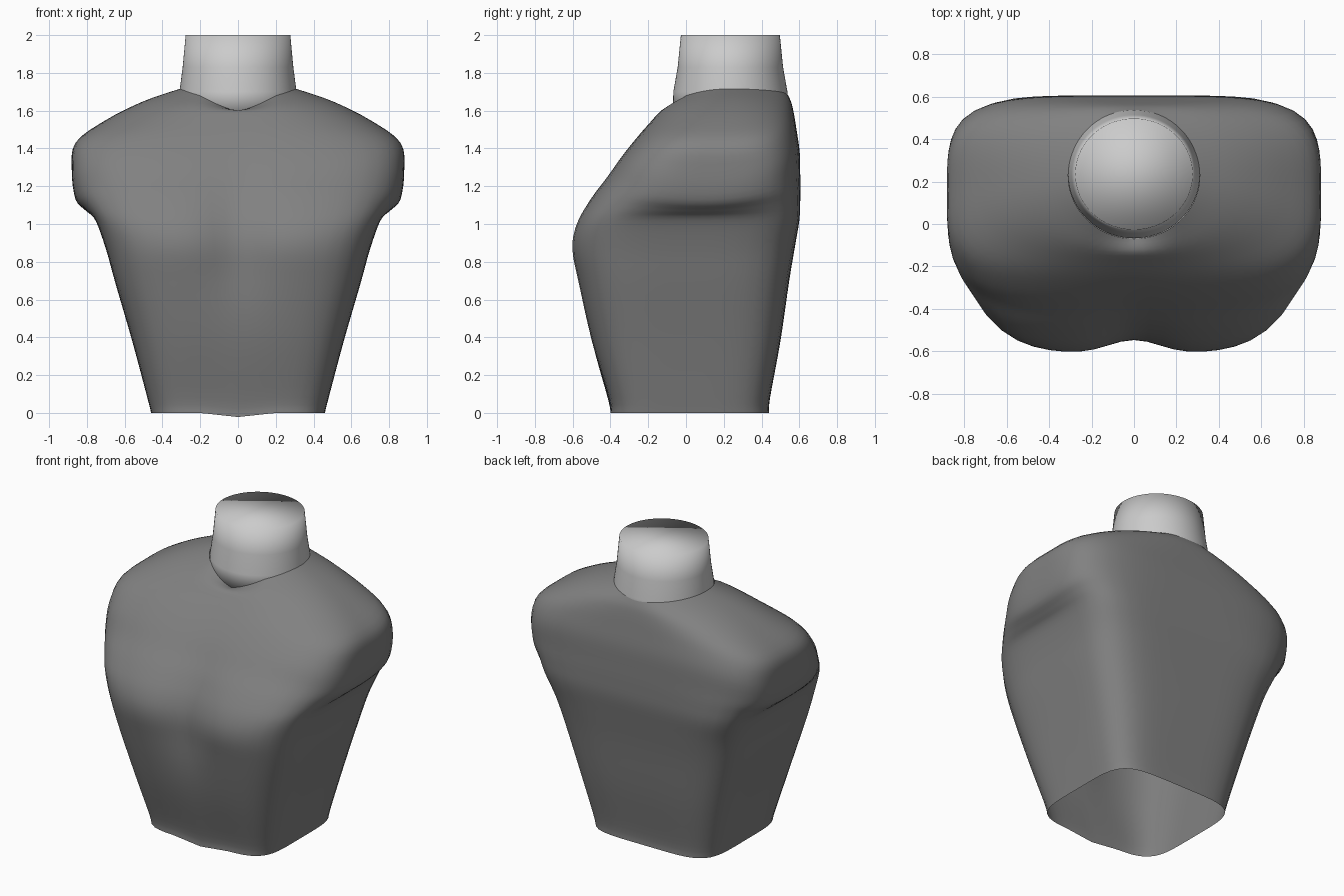
import bpy, bmesh, math

if "Cube" in bpy.data.objects:
    bpy.data.objects.remove(bpy.data.objects["Cube"])

SEG = 72    # points around each ring
SUB = 4     # interpolated rings between key sections

# Key sections: half width, front y, back y, side z, front z, back z,
# front squareness, back squareness
SECTIONS = [
    (.46, -.40, .44, 0, 0, 0, 5, 5),
    (.48, -.41, .445, .08, .08, .08, 5, 5),
    (.56, -.50, .50, .38, .38, .38, 4.5, 5),
    (.65, -.575, .545, .69, .69, .69, 4.2, 5.2),
    (.70, -.61, .575, .87, .87, .87, 4, 5.6),
    (.755, -.585, .60, 1.02, 1.00, 1.02, 4, 6.2),
    (.805, -.51, .605, 1.07, 1.13, 1.13, 4.1, 5.6),
    (.86, -.42, .605, 1.13, 1.25, 1.24, 4, 4.7),
    (.88, -.34, .602, 1.28, 1.36, 1.38, 4, 4.3),
    (.86, -.26, .585, 1.43, 1.46, 1.50, 3.4, 3.4),
    (.70, -.185, .57, 1.55, 1.545, 1.59, 2.8, 2.8),
    (.50, -.12, .555, 1.65, 1.615, 1.65, 2.4, 2.4),
    (.31, -.07, .53, 1.715, 1.65, 1.70, 2, 2),
]


def catmull(a, b, c, d, t):
    return tuple(.5 * (2*q + (r-p)*t + (2*p - 5*q + 4*r - s)*t*t + (3*q - p - 3*r + s)*t**3)
                 for p, q, r, s in zip(a, b, c, d))


def ring(sec):
    w, f, b, zs, zf, zb, nf, nb = sec
    cy, hy = (f + b) / 2, (b - f) / 2
    pts = []
    for i in range(SEG):
        a = 2 * math.pi * i / SEG
        c, s = math.cos(a), math.sin(a)
        n = nf if s < 0 else nb
        r = (abs(c)**n + abs(s)**n) ** (-1 / n)
        x, v = w * r * c, r * s
        y = cy + hy * v
        z = zs + ((zf if v < 0 else zb) - zs) * abs(v) ** 2.2
        if v < 0:
            # hollow down the middle of the chest
            y += .065 * math.exp(-(x / .17)**2 - ((z - .92) / .32)**2) * min(1, -v)
            # pointed notch at the front of the collar
            z -= .055 * max(0, 1 - abs(x) / .2) * max(0, 1 - (w - .31) / .25)
        pts.append((x, y, z))
    return pts


def loft(name, rings, caps=False, color=None, angle=50):
    bm = bmesh.new()
    rows = [[bm.verts.new(p) for p in r] for r in rings]
    for lo, hi in zip(rows, rows[1:]):
        for i in range(SEG):
            j = (i + 1) % SEG
            bm.faces.new((lo[i], lo[j], hi[j], hi[i]))
    if caps:
        bm.faces.new(rows[-1])
        bm.faces.new(rows[0][::-1])
    me = bpy.data.meshes.new(name)
    bm.to_mesh(me)
    bm.free()
    ob = bpy.data.objects.new(name, me)
    bpy.context.collection.objects.link(ob)
    if color:
        mat = bpy.data.materials.new(name + "_grey")
        mat.diffuse_color = color
        mat.use_nodes = True
        mat.node_tree.nodes["Principled BSDF"].inputs["Base Color"].default_value = mat.diffuse_color
        me.materials.append(mat)
    bpy.ops.object.select_all(action='DESELECT')
    ob.select_set(True)
    bpy.context.view_layer.objects.active = ob
    bpy.ops.object.shade_smooth_by_angle(angle=math.radians(angle))
    return ob


# Torso: open shell from waist to neck hole
rings = []
last = len(SECTIONS) - 1
for k in range(last):
    quad = [SECTIONS[min(max(k + o, 0), last)] for o in (-1, 0, 1, 2)]
    rings += [ring(catmull(*quad, t / SUB)) for t in range(SUB)]
rings.append(ring(SECTIONS[-1]))
loft("torso", rings, color=(.22, .22, .22, 1))


# Neck: closed tapered plug rising from the neck hole, softly shaded all over
def oval(rx, ry, z):
    return [(rx * math.cos(2*math.pi*i/SEG), .235 + ry * math.sin(2*math.pi*i/SEG), z)
            for i in range(SEG)]


loft("neck", [oval(.312, .305, 1.58), oval(.31, .302, 1.7), oval(.293, .279, 1.83),
              oval(.277, .262, 2.0)], caps=True, angle=180)
